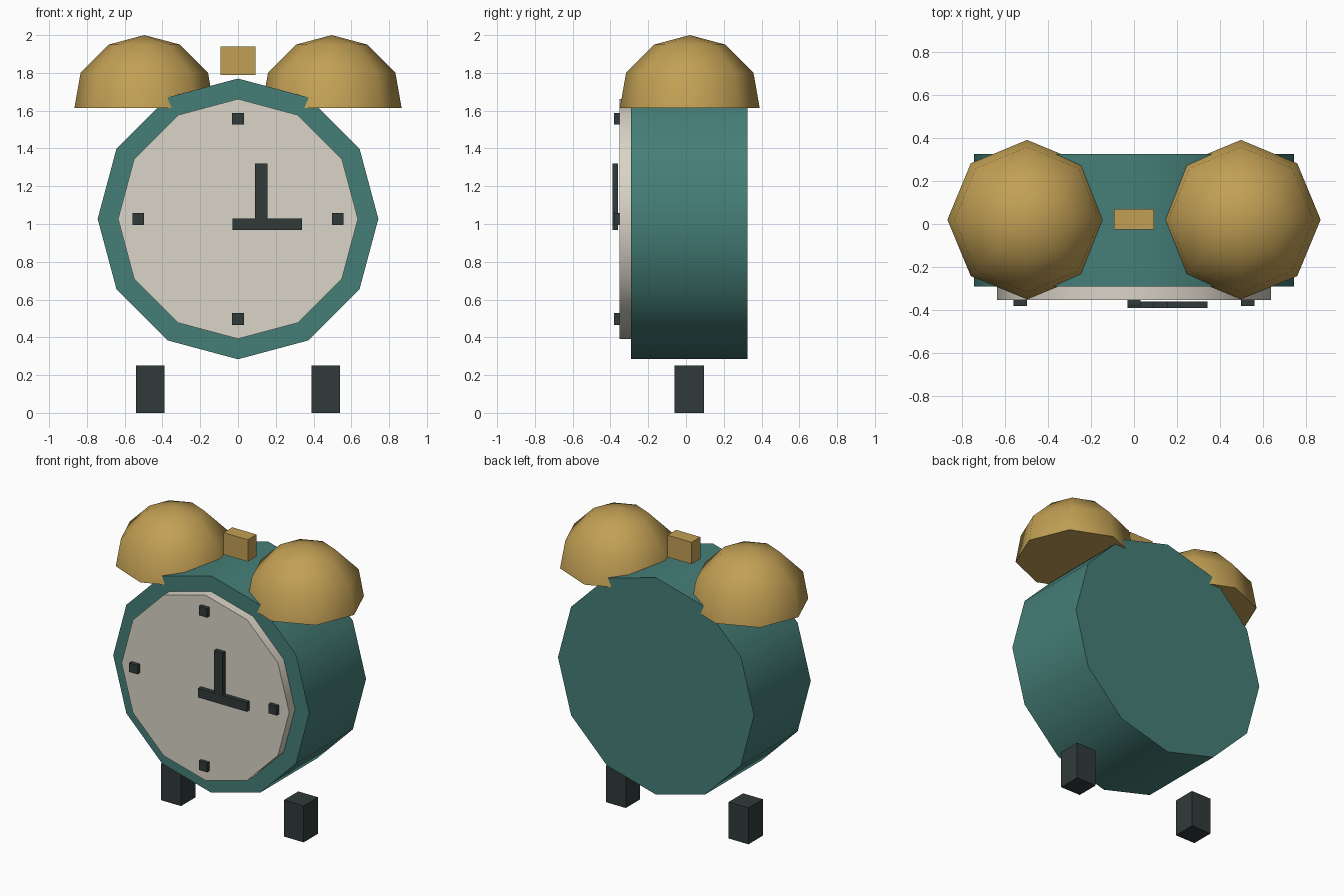
import bpy
import bmesh
from math import radians, cos, sin, tau
from mathutils import Matrix

cube = bpy.data.objects.get("Cube")
if cube:
    bpy.data.objects.remove(cube, do_unlink=True)


def material(name, rgb):
    mat = bpy.data.materials.new(name)
    mat.use_nodes = True
    colour = (*rgb, 1)
    mat.diffuse_color = colour
    mat.node_tree.nodes["Principled BSDF"].inputs["Base Color"].default_value = colour
    return mat


TEAL = material("teal", (0.06, 0.21, 0.185))
CREAM = material("cream", (0.70, 0.66, 0.57))
BRASS = material("brass", (0.54, 0.35, 0.09))
DARK = material("charcoal", (0.03, 0.043, 0.042))


def finish(bm, name, mat, smooth=None):
    bmesh.ops.recalc_face_normals(bm, faces=bm.faces)
    mesh = bpy.data.meshes.new(name)
    bm.to_mesh(mesh)
    bm.free()
    mesh.materials.append(mat)
    obj = bpy.data.objects.new(name, mesh)
    bpy.context.collection.objects.link(obj)
    if smooth:
        bpy.ops.object.select_all(action="DESELECT")
        obj.select_set(True)
        bpy.context.view_layer.objects.active = obj
        bpy.ops.object.shade_smooth_by_angle(angle=radians(smooth))
    return obj


def box(name, mat, xs, ys, zs):
    bm = bmesh.new()
    bmesh.ops.create_cube(bm, size=1)
    for v in bm.verts:
        for i, (low, high) in enumerate((xs, ys, zs)):
            v.co[i] = high if v.co[i] > 0 else low
    return finish(bm, name, mat)


CENTRE = 1.027


def drum(name, mat, radius, front, back):
    """Twelve-sided disc facing the front, with a corner at the top."""
    bm = bmesh.new()
    place = Matrix.Translation((0, (front + back) / 2, CENTRE)) @ Matrix.Rotation(radians(90), 4, "X")
    bmesh.ops.create_cone(bm, cap_ends=True, segments=12, radius1=radius,
                          radius2=radius, depth=back - front, matrix=place)
    return finish(bm, name, mat, smooth=40)


def bell(name, x):
    """Eight-sided dome with a closed base."""
    bm = bmesh.new()
    rings = []
    for r, z in ((0.37, 1.615), (0.337, 1.802), (0.188, 1.95)):
        rings.append([bm.verts.new((x + r * cos(tau * i / 8), 0.02 + r * sin(tau * i / 8), z))
                      for i in range(8)])
    tip = bm.verts.new((x, 0.02, 2))
    bm.faces.new(rings[0])
    for i in range(8):
        j = (i + 1) % 8
        for low, high in zip(rings, rings[1:]):
            bm.faces.new((low[i], low[j], high[j], high[i]))
        bm.faces.new((rings[-1][i], rings[-1][j], tip))
    return finish(bm, name, BRASS, smooth=60)


# Case and dial
drum("clock_case", TEAL, 0.743, -0.29, 0.325)
drum("dial", CREAM, 0.635, -0.353, -0.28)

# Bells and feet on both sides
for side, s in (("left", 1), ("right", -1)):
    bell(f"{side}_bell", s * 0.496)
    box(f"{side}_foot", DARK, sorted((s * 0.39, s * 0.54)), (-0.06, 0.095), (0, 0.25))

# Hammer between the bells
box("hammer", BRASS, (-0.092, 0.092), (-0.025, 0.07), (1.79, 1.94))

# Hour markers
for hour, dx, dz in (("twelve", 0, 1), ("three", 1, 0), ("six", 0, -1), ("nine", -1, 0)):
    x, z = dx * 0.528, CENTRE + dz * 0.53
    box(f"marker_{hour}", DARK, (x - 0.031, x + 0.031), (-0.38, -0.32), (z - 0.031, z + 0.031))

# Hands
box("upright_hand", DARK, (0.09, 0.155), (-0.389, -0.359), (1.0, 1.32))
box("level_hand", DARK, (-0.03, 0.34), (-0.39, -0.36), (0.967, 1.03))
